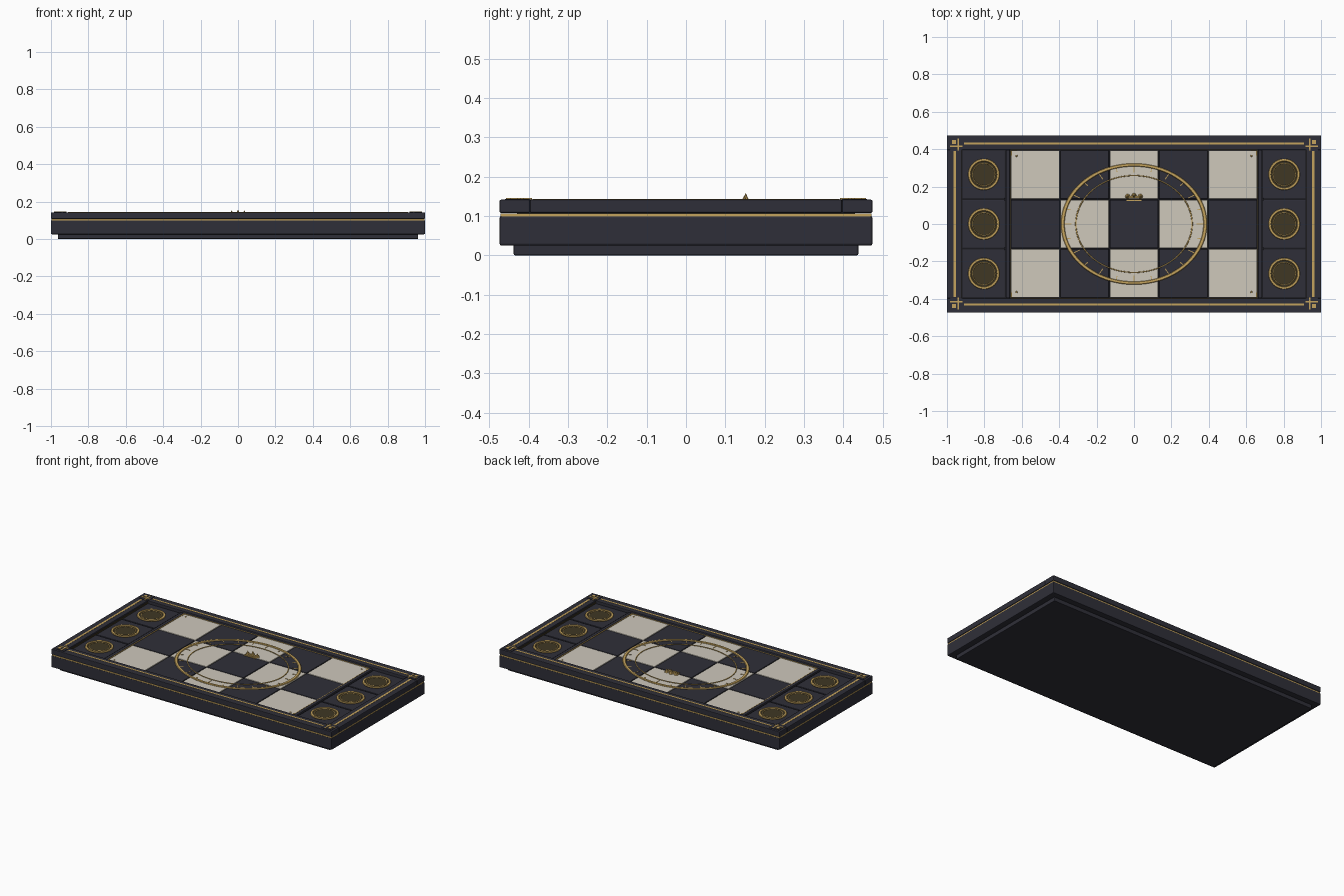
import bpy, bmesh, math
from mathutils import Matrix

if "Cube" in bpy.data.objects:
    bpy.data.objects.remove(bpy.data.objects["Cube"])


def material(name, rgb):
    m = bpy.data.materials.new(name)
    m.diffuse_color = (*rgb, 1)
    m.use_nodes = True
    m.node_tree.nodes["Principled BSDF"].inputs["Base Color"].default_value = m.diffuse_color
    return m


DARK = material("dark slate", (0.028, 0.028, 0.040))
BLACK = material("near black", (0.010, 0.010, 0.013))
CREAM = material("cream stone", (0.62, 0.58, 0.50))
GOLD = material("gold", (0.56, 0.37, 0.11))
BRONZE = material("dark bronze", (0.050, 0.038, 0.017))


def finish(name, bm, mat, bevel=0.0, smooth=False):
    me = bpy.data.meshes.new(name)
    bmesh.ops.recalc_face_normals(bm, faces=bm.faces)
    bm.to_mesh(me)
    bm.free()
    ob = bpy.data.objects.new(name, me)
    bpy.context.collection.objects.link(ob)
    me.materials.append(mat)
    if bevel:
        mod = ob.modifiers.new("bevel", "BEVEL")
        mod.width, mod.segments = bevel, 2
    if smooth:
        bpy.ops.object.select_all(action="DESELECT")
        ob.select_set(True)
        bpy.context.view_layer.objects.active = ob
        bpy.ops.object.shade_smooth_by_angle(angle=math.radians(40))
    return ob


def box(name, x0, x1, y0, y1, z0, z1, mat, bevel=0.0):
    bm = bmesh.new()
    m = (Matrix.Translation(((x0 + x1) / 2, (y0 + y1) / 2, (z0 + z1) / 2))
         @ Matrix.Diagonal((abs(x1 - x0), abs(y1 - y0), z1 - z0, 1)))
    bmesh.ops.create_cube(bm, size=1, matrix=m)
    return finish(name, bm, mat, bevel)


def cone(name, x, y, z0, z1, r0, r1, mat, sides=48, smooth=True):
    bm = bmesh.new()
    bmesh.ops.create_cone(bm, cap_ends=True, segments=sides, radius1=r0, radius2=r1,
                          depth=z1 - z0, matrix=Matrix.Translation((x, y, (z0 + z1) / 2)))
    return finish(name, bm, mat, smooth=smooth)


def ring(name, x, y, z, rx, ry, tube, mat, height=0.005, n=96, k=8):
    """Torus stretched to an ellipse, flattened to the given half height."""
    bm = bmesh.new()
    loops = []
    for i in range(n):
        a = 2 * math.pi * i / n
        loop = []
        for j in range(k):
            b = 2 * math.pi * j / k
            s = 1 + tube / rx * math.cos(b)
            loop.append(bm.verts.new((x + rx * s * math.cos(a), y + ry * s * math.sin(a),
                                      z + height * math.sin(b))))
        loops.append(loop)
    for i in range(n):
        p, q = loops[i], loops[(i + 1) % n]
        for j in range(k):
            bm.faces.new((p[j], q[j], q[(j + 1) % k], p[(j + 1) % k]))
    return finish(name, bm, mat, smooth=True)


SIDES = (-1, 1)
DECK, TILE, RIM = 0.118, 0.128, 0.142

# Stepped base, body, gold band and recessed deck
box("plinth", -0.963, 0.963, -0.438, 0.438, 0, 0.03, DARK, 0.004)
box("body", -1, 1, -0.474, 0.474, 0.025, 0.100, DARK, 0.005)
box("gold_band", -0.997, 0.997, -0.471, 0.471, 0.099, 0.107, GOLD)
box("deck", -0.95, 0.95, -0.43, 0.43, 0.105, DECK, BLACK)

# Raised frame with gold inlay lines
for s in SIDES:
    box("long_rail", -1, 1, s * 0.397, s * 0.474, 0.108, RIM, DARK, 0.004)
    box("end_rail", s * 0.922, s * 1, -0.397, 0.397, 0.108, RIM, DARK, 0.004)
    box("long_inlay", -0.91, 0.91, s * 0.426, s * 0.437, RIM - 0.002, RIM + 0.001, GOLD)
    box("end_inlay", s * 0.953, s * 0.966, -0.39, 0.39, RIM - 0.002, RIM + 0.001, GOLD)
    box("field_edge_long", -0.66, 0.66, s * 0.3945, s * 0.398, DECK, 0.130, GOLD)
    box("field_edge_end", s * 0.659, s * 0.663, -0.395, 0.395, DECK, 0.130, GOLD)
    box("divider", s * 0.664, s * 0.684, -0.396, 0.396, DECK, 0.131, DARK, 0.002)
    box("end_edge", s * 0.919, s * 0.923, -0.395, 0.395, DECK, 0.133, BRONZE)

# Corner ornaments on the frame and small ones on the field
for sx in SIDES:
    for sy in SIDES:
        box("corner_plate", sx * 0.918, sx * 0.985, sy * 0.395, sy * 0.460,
            RIM - 0.004, RIM + 0.002, DARK)
        box("corner_bar_y", sx * 0.935, sx * 0.943, sy * 0.392, sy * 0.458,
            RIM, RIM + 0.004, GOLD)
        box("corner_bar_x", sx * 0.918, sx * 0.984, sy * 0.413, sy * 0.421,
            RIM, RIM + 0.004, GOLD)
        box("corner_stud", sx * 0.953, sx * 0.973, sy * 0.428, sy * 0.448,
            RIM, RIM + 0.004, GOLD)
        box("field_corner_x", sx * 0.625, sx * 0.658, sy * 0.389, sy * 0.394,
            TILE - 0.002, TILE + 0.002, GOLD)
        box("field_corner_y", sx * 0.653, sx * 0.658, sy * 0.365, sy * 0.394,
            TILE - 0.002, TILE + 0.002, GOLD)
        cone("field_stud", sx * 0.628, sy * 0.364, TILE - 0.001, TILE + 0.003,
             0.006, 0.004, GOLD, 12)

# Chequered field
W, H, GAP = 0.264, 0.264, 0.0025
for i in range(-2, 3):
    for j in range(-1, 2):
        light = (i + j) % 2 == 1
        box("light_tile" if light else "dark_tile",
            (i - 0.5) * W + GAP, (i + 0.5) * W - GAP, (j - 0.5) * H + GAP, (j + 0.5) * H - GAP,
            0.110, TILE, CREAM if light else DARK, 0.002)

# End pads with round medallions
for s in SIDES:
    for j in range(-1, 2):
        x, y = s * 0.803, j * 0.265
        box("end_pad", s * 0.690, s * 0.918, y - 0.129, y + 0.129, 0.110, 0.126, DARK, 0.003)
        cone("medallion_disc", x, y, 0.124, 0.130, 0.077, 0.075, BRONZE)
        ring("medallion_rim", x, y, 0.130, 0.077, 0.077, 0.007, GOLD, 0.005, 48)
        ring("medallion_inner_ring", x, y, 0.130, 0.060, 0.060, 0.002, GOLD, 0.002, 48)

# Central oval with tick marks
ring("oval_outer_ring", 0, 0, TILE + 0.001, 0.381, 0.316, 0.010, GOLD, 0.006)
ring("oval_inner_ring", 0, 0, TILE + 0.001, 0.311, 0.259, 0.0035, GOLD, 0.003)
for t in range(24):
    a = 2 * math.pi * t / 24
    r0, r1 = (0.335, 0.372) if t % 2 == 0 else (0.350, 0.372)
    ca, sa = math.cos(a), math.sin(a) * 0.83
    tick = box("oval_tick", -(r1 - r0) / 2, (r1 - r0) / 2, -0.002, 0.002,
               TILE - 0.001, TILE + 0.002, GOLD)
    tick.location = ((r0 + r1) / 2 * ca, (r0 + r1) / 2 * sa, 0)
    tick.rotation_euler.z = math.atan2(sa, ca)

# Crown emblem: bar, band and spikes
box("crown_bar", -0.041, 0.041, 0.122, 0.131, TILE - 0.002, 0.134, GOLD)
box("crown_band", -0.036, 0.036, 0.138, 0.150, TILE - 0.002, 0.138, GOLD)
for x, y, top in ((-0.034, 0.148, 0.152), (0, 0.152, 0.159), (0.034, 0.148, 0.152)):
    cone("crown_spike", x, y, TILE - 0.001, top, 0.014, 0.0, GOLD, 8, False)
